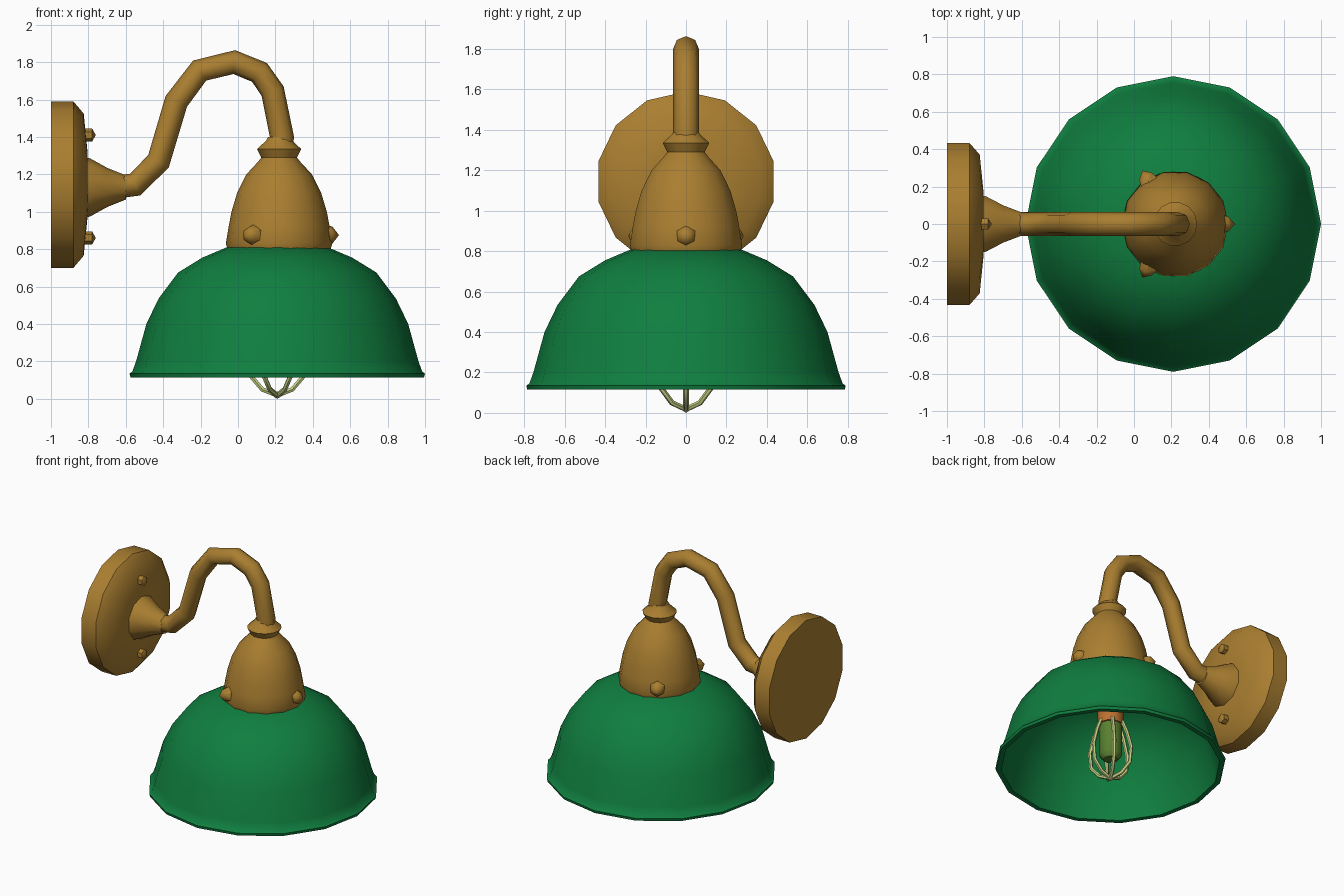
import bpy, bmesh, math
from mathutils import Matrix, Vector

cube = bpy.data.objects.get("Cube")
if cube:
    bpy.data.objects.remove(cube, do_unlink=True)


def material(name, rgb):
    m = bpy.data.materials.new(name)
    m.use_nodes = True
    m.diffuse_color = (*rgb, 1)
    m.node_tree.nodes["Principled BSDF"].inputs["Base Color"].default_value = (*rgb, 1)
    return m


brass = material("aged brass", (0.40, 0.21, 0.03))
green = material("green enamel", (0.005, 0.21, 0.05))
copper = material("copper", (0.50, 0.16, 0.03))
olive = material("olive green", (0.10, 0.22, 0.03))
pale = material("pale yellow green", (0.58, 0.66, 0.24))


def finish(obj, mat, angle):
    obj.data.materials.clear()
    obj.data.materials.append(mat)
    bpy.ops.object.select_all(action='DESELECT')
    obj.select_set(True)
    bpy.context.view_layer.objects.active = obj
    bpy.ops.object.shade_smooth_by_angle(angle=math.radians(angle))
    return obj


def lathe(name, profile, mat, origin, axis=(0, 0, 1), sides=16, angle=40):
    """Revolve (radius, height) points about an axis through origin."""
    bm = bmesh.new()
    verts = [bm.verts.new((r, 0, h)) for r, h in profile]
    edges = [bm.edges.new(pair) for pair in zip(verts, verts[1:])]
    bmesh.ops.spin(bm, geom=verts + edges, cent=(0, 0, 0), axis=(0, 0, 1),
                   angle=math.tau, steps=sides, use_merge=True)
    bmesh.ops.remove_doubles(bm, verts=bm.verts, dist=0.0005)
    bmesh.ops.recalc_face_normals(bm, faces=bm.faces)
    turn = Vector((0, 0, 1)).rotation_difference(Vector(axis)).to_matrix().to_4x4()
    bm.transform(Matrix.Translation(origin) @ turn)
    mesh = bpy.data.meshes.new(name)
    bm.to_mesh(mesh)
    bm.free()
    obj = bpy.data.objects.new(name, mesh)
    bpy.context.collection.objects.link(obj)
    return finish(obj, mat, angle)


def tube(name, points, radius, mat, roundness=2):
    """Sweep a round section along a path."""
    curve = bpy.data.curves.new(name, 'CURVE')
    curve.dimensions = '3D'
    curve.bevel_depth = radius
    curve.bevel_resolution = roundness
    curve.use_fill_caps = True
    spline = curve.splines.new('POLY')
    spline.points.add(len(points) - 1)
    for p, co in zip(spline.points, points):
        p.co = (*co, 1)
    obj = bpy.data.objects.new(name, curve)
    bpy.context.collection.objects.link(obj)
    bpy.ops.object.select_all(action='DESELECT')
    obj.select_set(True)
    bpy.context.view_layer.objects.active = obj
    bpy.ops.object.convert(target='MESH')
    return finish(bpy.context.object, mat, 50)


cx = 0.21       # lamp axis
plate_z = 1.145

# Wall plate with its boss
lathe("wall_plate", [(0, 0), (0.445, 0), (0.445, 0.12), (0.38, 0.175),
                     (0.18, 0.195), (0, 0.195)],
      brass, (-1, 0, plate_z), (1, 0, 0), sides=14)
lathe("plate_boss", [(0, 0.17), (0.165, 0.17), (0.155, 0.21), (0.105, 0.3),
                     (0.065, 0.4), (0, 0.4)],
      brass, (-1, 0, plate_z - 0.015), (1, 0, 0), sides=10, angle=50)

# Plate screws, above and below the boss
for side, z in (("upper", 1.41), ("lower", 0.86)):
    lathe(side + "_plate_screw", [(0, 0), (0.035, 0), (0.035, 0.05), (0, 0.07)],
          brass, (-0.83, 0, z), (1, 0, 0), sides=6)

# Gooseneck arm
path = [(-0.72, 1.125), (-0.55, 1.145), (-0.425, 1.27), (-0.33, 1.59), (-0.205, 1.755),
        (-0.02, 1.80), (0.115, 1.745), (0.185, 1.645), (0.235, 1.40), (0.23, 1.28)]
tube("gooseneck_arm", [(x, 0, z) for x, z in path], 0.064, brass)

# Bell-shaped shade holder
lathe("shade_holder", [(0, 0.80), (0.275, 0.80), (0.285, 0.83), (0.27, 0.92), (0.255, 1.0),
                       (0.225, 1.1), (0.175, 1.2), (0.115, 1.265), (0.095, 1.29),
                       (0.118, 1.335), (0.07, 1.38), (0.06, 1.40), (0, 1.40)],
      brass, (cx + 0.01, 0, 0), sides=14, angle=45)

# Three thumbscrews round the holder
for i in range(3):
    a = i * math.tau / 3
    d = Vector((math.cos(a), math.sin(a), 0))
    lathe(f"thumbscrew_{i + 1}", [(0, 0), (0.06, 0), (0.045, 0.05), (0, 0.085)],
          brass, Vector((cx, 0, 0.875)) + d * 0.245, d, sides=6)

# Thin domed shade with a rolled rim
outer = [(0.27, 0.81), (0.40, 0.755), (0.53, 0.675), (0.635, 0.535),
         (0.70, 0.40), (0.755, 0.20), (0.775, 0.145), (0.79, 0.135), (0.785, 0.115)]
inner = [(0.75, 0.115), (0.735, 0.20), (0.68, 0.395), (0.615, 0.525),
         (0.515, 0.655), (0.39, 0.735), (0.26, 0.785), (0, 0.79)]
lathe("shade", [(0, 0.815)] + outer + inner, green, (cx, 0, 0), sides=16, angle=45)

# Socket and bulb
lathe("socket", [(0, 0.79), (0.09, 0.79), (0.09, 0.43), (0, 0.43)], copper, (cx, 0, 0), sides=10)
lathe("bulb", [(0, 0.44), (0.08, 0.44), (0.08, 0.20), (0.05, 0.165), (0, 0.16)],
      olive, (cx, 0, 0), sides=10)

# Wire cage
cage = [(0.085, 0.45), (0.12, 0.36), (0.15, 0.24), (0.14, 0.12), (0.08, 0.05), (0, 0.018)]
for i in range(6):
    a = i * math.tau / 6
    tube(f"cage_wire_{i + 1}", [(cx + r * math.cos(a), r * math.sin(a), z) for r, z in cage],
         0.014, pale, 1)
lathe("cage_tip", [(0, 0.0), (0.02, 0.012), (0.02, 0.03), (0, 0.04)], pale, (cx, 0, 0), sides=6)
